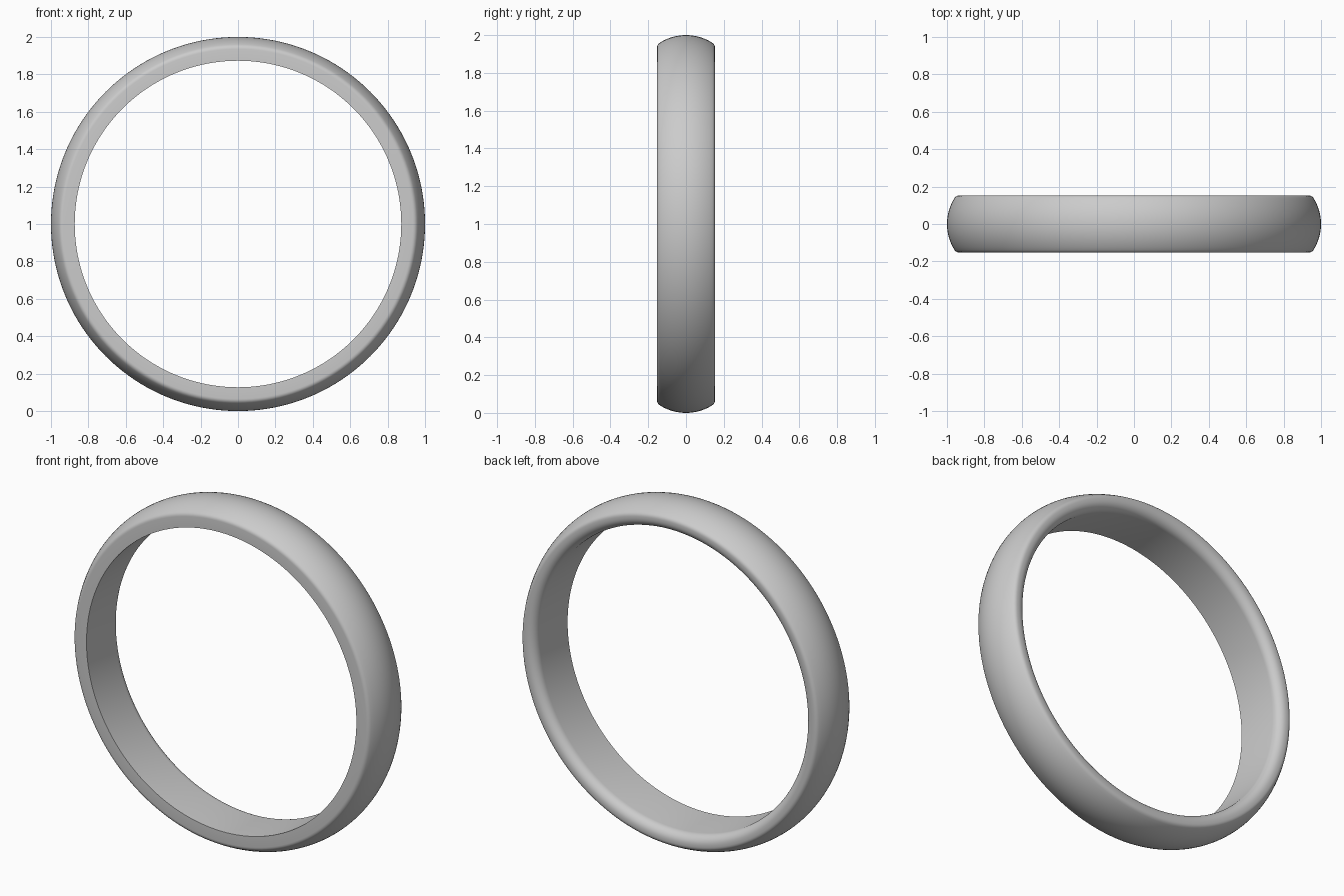
import bpy, bmesh, math
from mathutils import Vector, Matrix

cube = bpy.data.objects.get("Cube")
if cube:
    bpy.data.objects.remove(cube, do_unlink=True)

INNER, OUTER, RIM, HALF = 0.873, 1.0, 0.95, 0.153
STEPS = 160


def arc(center, radius, start, end, count):
    """Points (radius, y) on a circular arc, angles in radians."""
    return [(center[0] + radius * math.cos(start + (end - start) * i / count),
             center[1] + radius * math.sin(start + (end - start) * i / count))
            for i in range(count + 1)]


def soften(before, corner, after, count=4):
    """Round a corner with a quadratic curve."""
    a, b, c = Vector(before), Vector(corner), Vector(after)
    ts = [i / count for i in range(count + 1)]
    return [tuple(a * (1 - t) ** 2 + b * 2 * t * (1 - t) + c * t * t) for t in ts]


# Domed outer face of the band
rise = OUTER - RIM
dome_radius = (HALF ** 2 + rise ** 2) / (2 * rise)
spread = math.asin(HALF / dome_radius)
dome = arc((OUTER - dome_radius, 0), dome_radius, -spread * 0.9, spread * 0.9, 16)

# Cross-section: crisp front inner edge, rounded back inner edge
fillet = 0.052
profile = [(INNER, -HALF)]
profile += soften((RIM - 0.015, -HALF), (RIM, -HALF), dome[0])
profile += dome[1:-1]
profile += soften(dome[-1], (RIM, HALF), (RIM - 0.015, HALF))
profile += arc((INNER + fillet, HALF - fillet), fillet, math.pi / 2, math.pi, 8)

# Revolve the cross-section about the y axis
bm = bmesh.new()
verts = [bm.verts.new((r, y, 0)) for r, y in profile]
edges = [bm.edges.new((v, verts[(i + 1) % len(verts)])) for i, v in enumerate(verts)]
bmesh.ops.spin(bm, geom=verts + edges, cent=(0, 0, 0), axis=(0, 1, 0),
               angle=math.tau, steps=STEPS, use_merge=True)
bmesh.ops.remove_doubles(bm, verts=bm.verts, dist=0.0001)
bmesh.ops.recalc_face_normals(bm, faces=bm.faces)
bmesh.ops.transform(bm, matrix=Matrix.Translation((0, 0, OUTER)), verts=bm.verts)

mesh = bpy.data.meshes.new("ring_band")
bm.to_mesh(mesh)
bm.free()
band = bpy.data.objects.new("ring_band", mesh)
bpy.context.collection.objects.link(band)

bpy.ops.object.select_all(action='DESELECT')
band.select_set(True)
bpy.context.view_layer.objects.active = band
bpy.ops.object.shade_smooth_by_angle(angle=math.radians(40))
